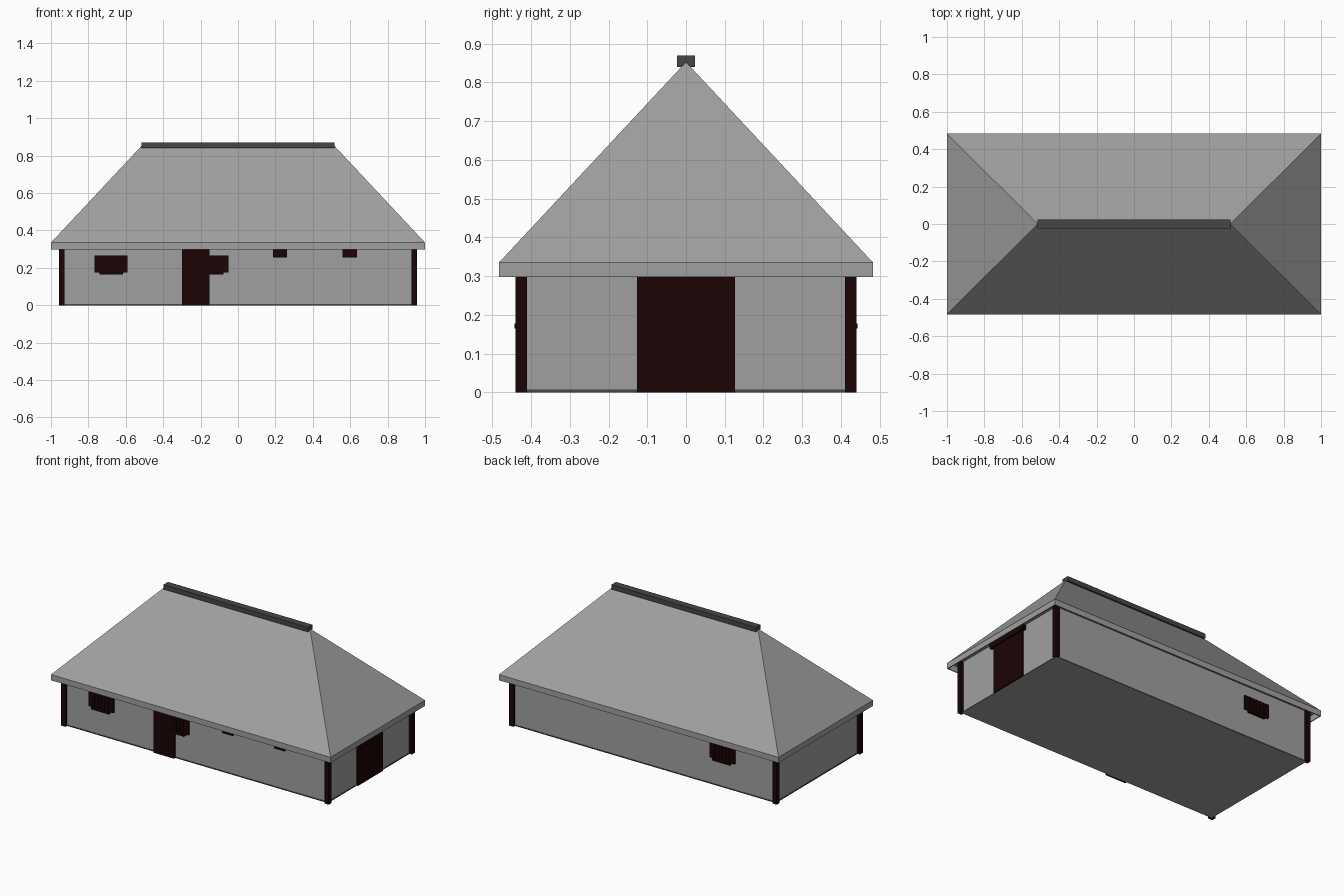
import bpy, bmesh

if "Cube" in bpy.data.objects:
    bpy.data.objects.remove(bpy.data.objects["Cube"])


def material(name, rgb):
    m = bpy.data.materials.new(name)
    m.diffuse_color = (*rgb, 1)
    m.use_nodes = True
    m.node_tree.nodes["Principled BSDF"].inputs["Base Color"].default_value = m.diffuse_color
    return m


GREY = material("light_grey", (0.352, 0.352, 0.352))
DARK = material("dark_grey", (0.062, 0.062, 0.062))
WOOD = material("dark_brown", (0.011, 0.0012, 0.0012))


def finish(name, bm, mat):
    bmesh.ops.recalc_face_normals(bm, faces=bm.faces)
    me = bpy.data.meshes.new(name)
    bm.to_mesh(me)
    bm.free()
    me.materials.append(mat)
    ob = bpy.data.objects.new(name, me)
    bpy.context.collection.objects.link(ob)
    return ob


def box(name, x, y, z, mat):
    """Box from (min, max) pairs on each axis."""
    bm = bmesh.new()
    bmesh.ops.create_cube(bm, size=1)
    for v in bm.verts:
        v.co = [r[0] if c < 0 else r[1] for c, r in zip(v.co, (x, y, z))]
    return finish(name, bm, mat)


WX, WY = 0.938, 0.422       # wall half sizes
PX, PY = 0.957, 0.44        # outer faces of the posts
EAVE, SOFFIT = 0.298, 0.335  # bottom and top of the fascia

# Walls with a thin dark skirt at the foot
box("walls", (-WX, WX), (-WY, WY), (0, SOFFIT), GREY)
box("skirt", (-WX - .002, WX + .002), (-WY - .002, WY + .002), (0.001, 0.007), DARK)
box("floor", (-WX - .002, WX + .002), (-WY - .002, WY + .002), (0, 0.001), GREY)

# Corner posts
for sx in (-1, 1):
    for sy in (-1, 1):
        box("corner_post", sorted((sx * (PX - .03), sx * PX)),
            sorted((sy * (PY - .03), sy * PY)), (0, SOFFIT), WOOD)

# Hipped roof
bm = bmesh.new()
RX, RY = 1.0, 0.483
top = [bm.verts.new((sx * RX, sy * RY, SOFFIT))
       for sx, sy in ((-1, -1), (1, -1), (1, 1), (-1, 1))]
left, right = (bm.verts.new((x, 0, 0.853)) for x in (-0.515, 0.515))
bm.faces.new(top)
bm.faces.new((top[0], top[1], right, left))
bm.faces.new((top[2], top[3], left, right))
bm.faces.new((top[1], top[2], right))
bm.faces.new((top[3], top[0], left))
finish("roof", bm, GREY)

# Fascia boards hanging below the roof edge
T = 0.006
for s in (-1, 1):
    box("fascia_long", (-RX, RX), sorted((s * RY, s * (RY - T))), (EAVE, SOFFIT), GREY)
    box("fascia_short", sorted((s * RX, s * (RX - T))), (-RY + T, RY - T),
        (EAVE, SOFFIT), GREY)

# Ridge cap
box("ridge_cap", (-0.517, 0.517), (-0.023, 0.023), (0.840, 0.870), DARK)

# Front door, and large side door with its lintel behind the fascia
box("front_door", (-0.30, -0.152), (-0.437, -0.41), (0, 0.305), WOOD)
box("side_door", (0.92, 0.948), (-0.127, 0.127), (0, 0.305), WOOD)
box("side_door_lintel", (0.92, PX), (-0.152, 0.152), (0.302, 0.33), WOOD)


# Shuttered windows; side is -1 for the front wall, 1 for the back wall
def window(cx, side):
    def part(name, half, depth, z, offset=0):
        box(name, (cx + offset - half, cx + offset + half),
            sorted((side * (WY - .01), side * (WY + depth))), z, WOOD)
    part("window_pane", 0.06, 0.009, (0.17, 0.265))
    part("window_sill", 0.062, 0.021, (0.164, 0.178))
    for i in range(-2, 3):
        part("window_bar", 0.004, 0.014, (0.17, 0.265), i * 0.024)
    for s in (-1, 1):
        part("window_shutter", 0.0145, 0.012, (0.176, 0.265), s * 0.074)


window(-0.678, -1)
window(-0.14, -1)
window(-0.56, 1)

# Small vents under the front eave
for cx in (0.225, 0.598):
    box("eave_vent", (cx - .038, cx + .038), (-WY - .009, -WY + .01),
        (0.255, 0.33), WOOD)
